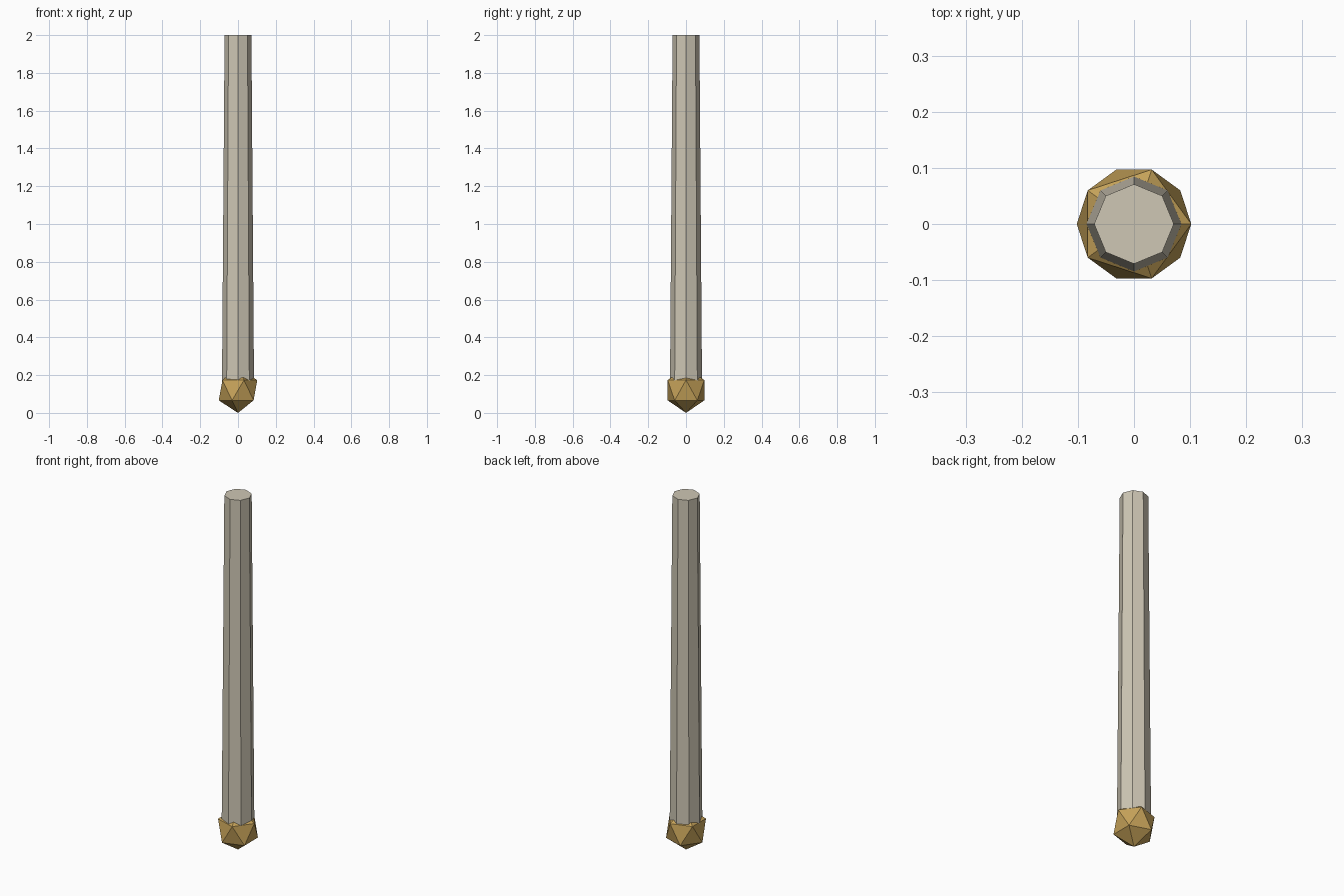
import bpy

if "Cube" in bpy.data.objects:
    bpy.data.objects.remove(bpy.data.objects["Cube"])


def colour(obj, name, rgb):
    mat = bpy.data.materials.new(name)
    mat.diffuse_color = (*rgb, 1.0)
    mat.use_nodes = True
    mat.node_tree.nodes["Principled BSDF"].inputs["Base Color"].default_value = mat.diffuse_color
    obj.data.materials.append(mat)


# Faceted ball at the foot
R = 0.114
RZ = 0.12
bpy.ops.mesh.primitive_ico_sphere_add(subdivisions=1, radius=1.0, location=(0, 0, RZ))
ball = bpy.context.object
ball.name = "end_ball"
ball.scale = (R, R, RZ)
bpy.ops.object.transform_apply(location=False, rotation=False, scale=True)
colour(ball, "brass", (0.56, 0.36, 0.10))

# Tapered eight-sided shaft, rooted in the middle of the ball
base, top = 0.12, 2.0
bpy.ops.mesh.primitive_cone_add(vertices=8, radius1=0.085, radius2=0.071,
                                depth=top - base, location=(0, 0, (base + top) / 2))
shaft = bpy.context.object
shaft.name = "shaft"
colour(shaft, "bone", (0.62, 0.57, 0.46))
